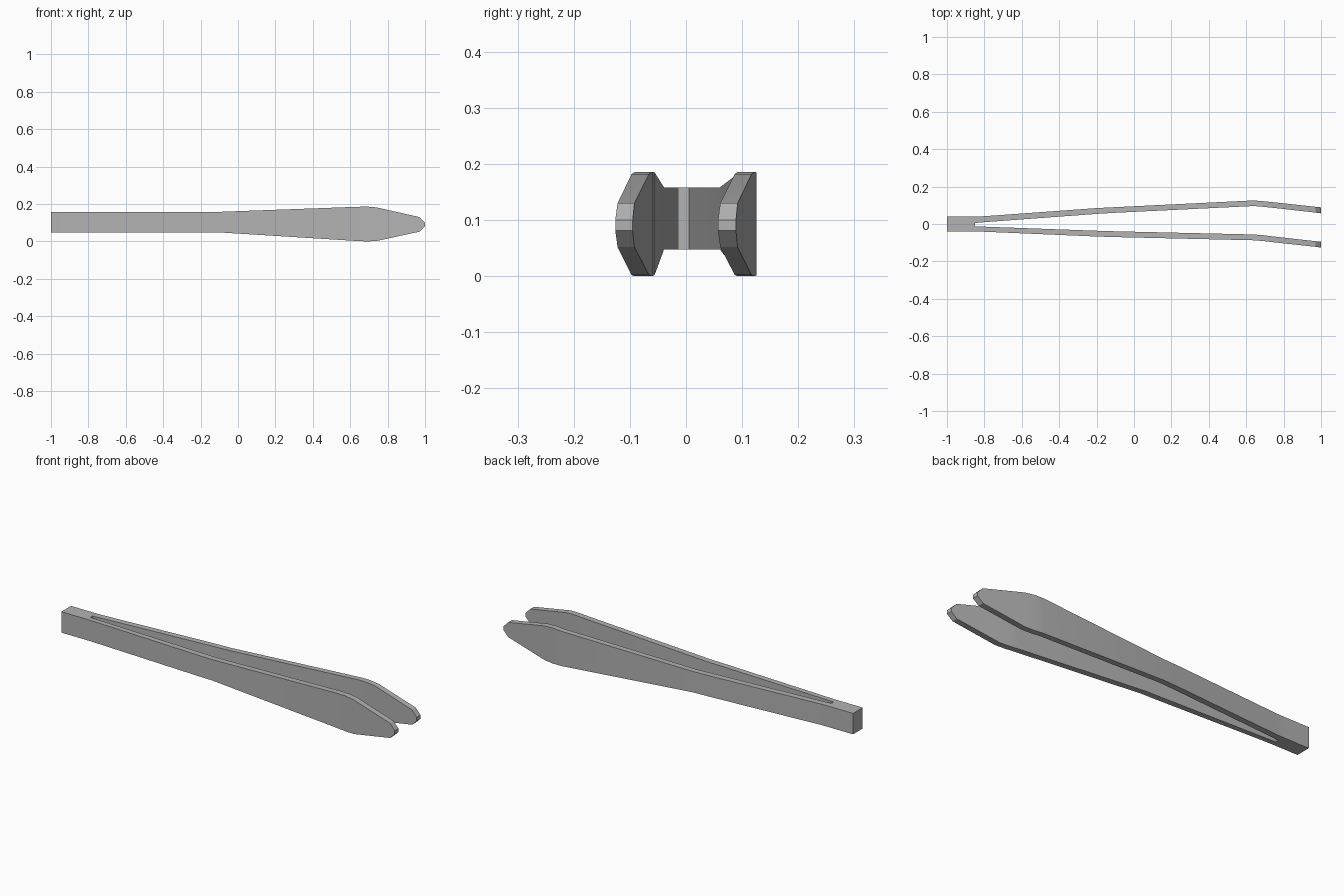
import bpy, bmesh, math

cube = bpy.data.objects.get("Cube")
if cube:
    bpy.data.objects.remove(cube, do_unlink=True)

steel = bpy.data.materials.new("grey_steel")
steel.use_nodes = True
GREY = (0.45, 0.45, 0.45, 1)
steel.diffuse_color = GREY
steel.node_tree.nodes["Principled BSDF"].inputs["Base Color"].default_value = GREY

# Stations along the length: x, bottom z, top z, then y of the back arm's
# outer and inner faces and the front arm's inner and outer faces
stations = [
    (-1.00, .048, .158, .040, .005, -.013, -.040),
    (-.85, .048, .158, .040, .005, -.013, -.040),
    (-.81, .048, .158, .041, .009, -.014, -.041),
    (-.20, .048, .158, .085, .054, -.036, -.067),
    (-.10, .048, .158, .090, .060, -.039, -.070),
    (.64, .002, .185, .126, .096, -.056, -.087),
    (.69, .000, .186, .122, .092, -.060, -.091),
    (.74, .002, .182, .117, .087, -.066, -.097),
    (.97, .052, .130, .092, .061, -.092, -.122),
    (1.00, .081, .100, .089, .057, -.095, -.126),
]
last = len(stations) - 1


def solid(i, c):
    """Arms run the full length; the middle is filled only at the root."""
    return 0 <= i < last and (c in (0, 2) or (c == 1 and i == 0))


bm = bmesh.new()
verts = {}


def vert(i, c, side):
    if (i, c, side) not in verts:
        s = stations[i]
        verts[i, c, side] = bm.verts.new((s[0], s[3 + c], s[1 + side]))
    return verts[i, c, side]


def wall(a, b):
    bm.faces.new([vert(*a, 0), vert(*b, 0), vert(*b, 1), vert(*a, 1)])


# Joined root and two flaring, bent arms
for i in range(last):
    for c in range(3):
        if not solid(i, c):
            continue
        ring = [(i, c), (i + 1, c), (i + 1, c + 1), (i, c + 1)]
        for side in (0, 1):
            bm.faces.new([vert(*p, side) for p in ring])
        neighbours = [(i, c - 1), (i + 1, c), (i, c + 1), (i - 1, c)]
        for k, n in enumerate(neighbours):
            if not solid(*n):
                wall(ring[k], ring[(k + 1) % 4])
bmesh.ops.recalc_face_normals(bm, faces=bm.faces)

mesh = bpy.data.meshes.new("tweezer_body")
bm.to_mesh(mesh)
bm.free()
mesh.materials.append(steel)
body = bpy.data.objects.new("tweezer_body", mesh)
bpy.context.collection.objects.link(body)

# Soft bends, crisp edges
bpy.ops.object.select_all(action='DESELECT')
body.select_set(True)
bpy.context.view_layer.objects.active = body
bpy.ops.object.shade_smooth_by_angle(angle=math.radians(25))
